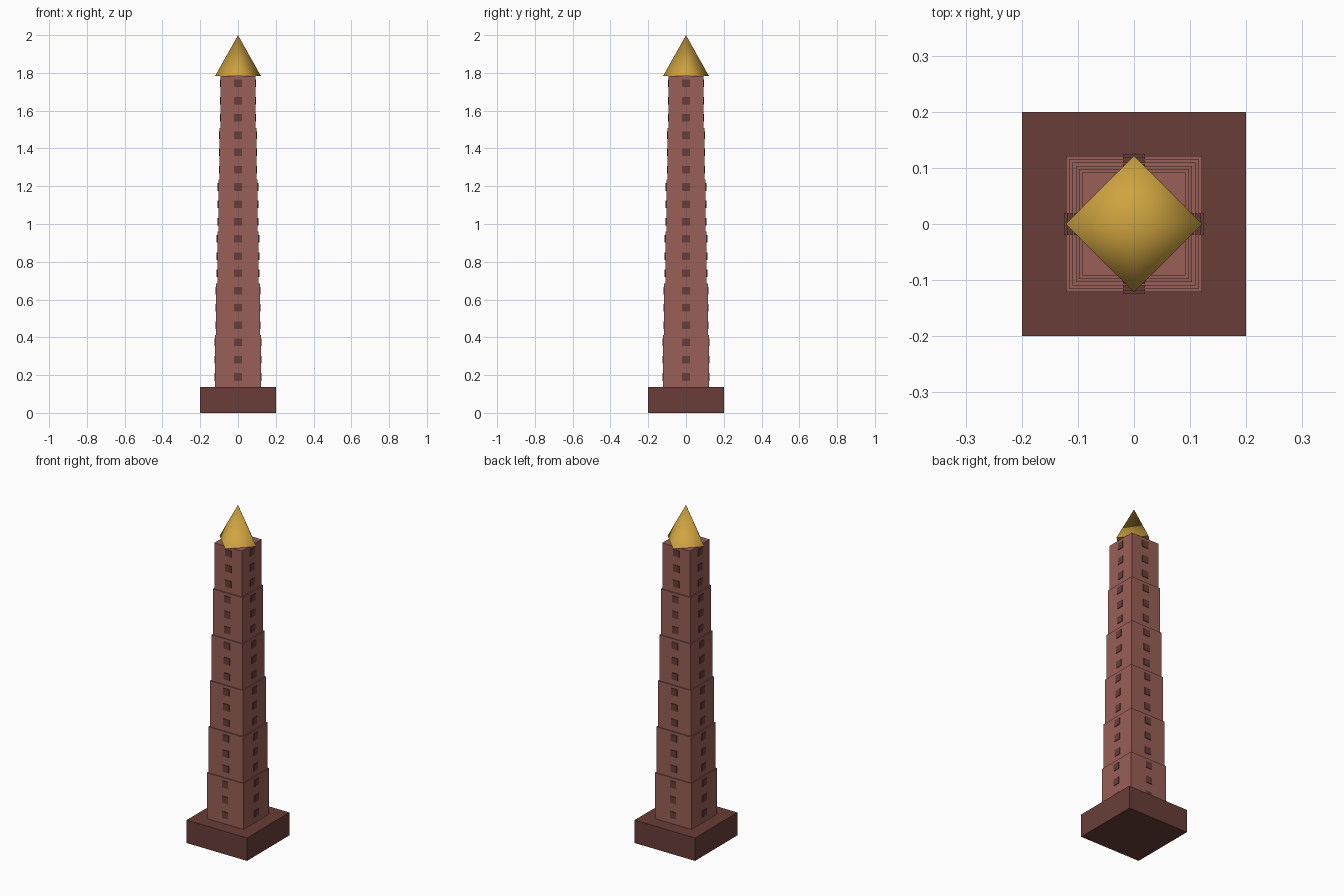
import bpy
import math

if "Cube" in bpy.data.objects:
    bpy.data.objects.remove(bpy.data.objects["Cube"])


def material(name, rgb):
    m = bpy.data.materials.new(name)
    m.diffuse_color = (*rgb, 1)
    m.use_nodes = True
    m.node_tree.nodes["Principled BSDF"].inputs["Base Color"].default_value = m.diffuse_color
    return m


BRICK = material("brick", (0.32, 0.115, 0.095))
DARK = material("dark_brick", (0.14, 0.048, 0.04))
GOLD = material("gold", (0.62, 0.37, 0.05))


def box(name, center, size, mat):
    bpy.ops.mesh.primitive_cube_add(size=1, location=center)
    ob = bpy.context.object
    ob.name = name
    ob.scale = size
    bpy.ops.object.transform_apply(location=False, rotation=False, scale=True)
    ob.data.materials.append(mat)
    return ob


BASE_H, TOP_Z = 0.137, 1.783
TIERS, ROWS = 6, 3
TIER_H = (TOP_Z - BASE_H) / TIERS
ROW_H = TIER_H / ROWS

# plinth
box("plinth", (0, 0, BASE_H / 2), (0.4, 0.4, BASE_H), DARK)

# stepped shaft with three window rows per tier, on all four sides
for i in range(TIERS):
    half = 0.1215 - 0.0059 * i
    z0 = BASE_H + i * TIER_H
    box(f"tier_{i + 1}", (0, 0, z0 + TIER_H / 2), (2 * half, 2 * half, TIER_H), BRICK)
    for r in range(ROWS):
        z = z0 + 0.053 + r * ROW_H
        for s, side in ((-1, "a"), (1, "b")):
            box(f"window_x{side}_{i}_{r}", (s * (half - 0.002), 0, z), (0.011, 0.04, 0.04), DARK)
            box(f"window_y{side}_{i}_{r}", (0, s * (half - 0.002), z), (0.04, 0.011, 0.04), DARK)

# four-sided gilded spire, corners on the axes
bpy.ops.mesh.primitive_cone_add(vertices=4, radius1=0.1215, radius2=0, depth=2 - TOP_Z,
                                location=(0, 0, (2 + TOP_Z) / 2))
spire = bpy.context.object
spire.name = "spire"
spire.data.materials.append(GOLD)
for p in spire.data.polygons:
    p.use_smooth = len(p.vertices) == 3
